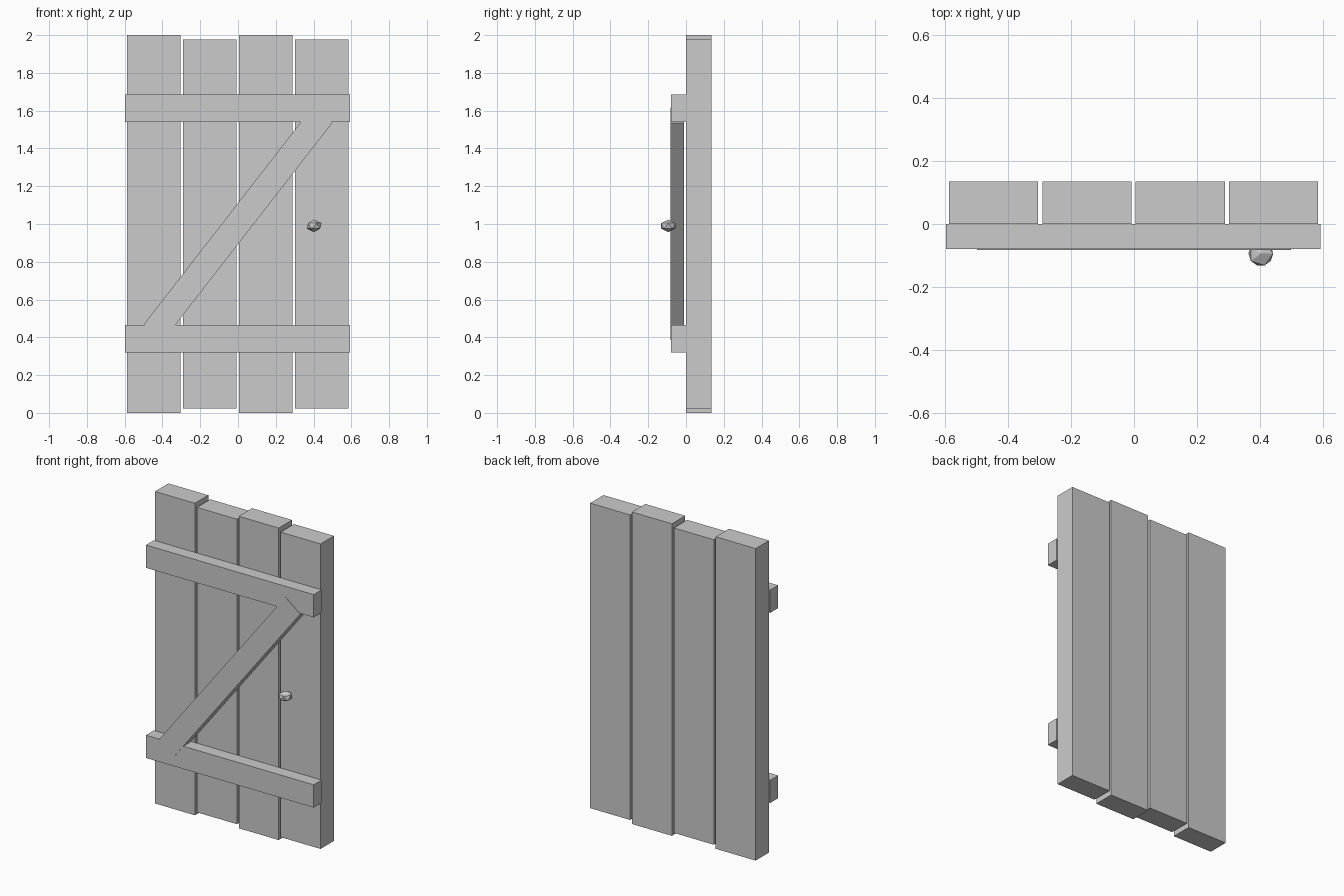
import bpy, math

old = bpy.data.objects.get("Cube")
if old:
    bpy.data.objects.remove(old, do_unlink=True)

# One plain grey for the whole door
grey = bpy.data.materials.new("plain_grey")
grey.use_nodes = True
color = (0.6, 0.6, 0.6, 1)
grey.diffuse_color = color
grey.node_tree.nodes["Principled BSDF"].inputs["Base Color"].default_value = color


def box(name, center, size, tilt=0):
    bpy.ops.mesh.primitive_cube_add(size=1, location=center)
    ob = bpy.context.object
    ob.name = name
    ob.scale = size
    ob.rotation_euler.y = -tilt
    ob.data.materials.append(grey)
    return ob


# Four upright planks, alternately long and short
for i in range(4):
    height = 1.955 if i % 2 else 2.0
    box(f"plank_{i + 1}", (-0.447 + i * 0.297, 0.0675, 1.0),
        (0.283, 0.135, height))

# Two horizontal ledges across the front
for name, z in (("lower_ledge", 0.393), ("upper_ledge", 1.612)):
    box(name, (-0.002, -0.04, z), (1.19, 0.08, 0.146))

# Diagonal brace, standing slightly proud of the ledges
box("diagonal_brace", (0, -0.046, 1.002), (1.454, 0.073, 0.134),
    tilt=math.atan2(1.075, 0.835))

# Faceted, slightly flattened knob
bpy.ops.mesh.primitive_ico_sphere_add(subdivisions=1, radius=0.044,
                                      location=(0.403, -0.094, 0.99))
knob = bpy.context.object
knob.name = "knob"
knob.scale = (1, 1, 0.75)
knob.data.materials.append(grey)
